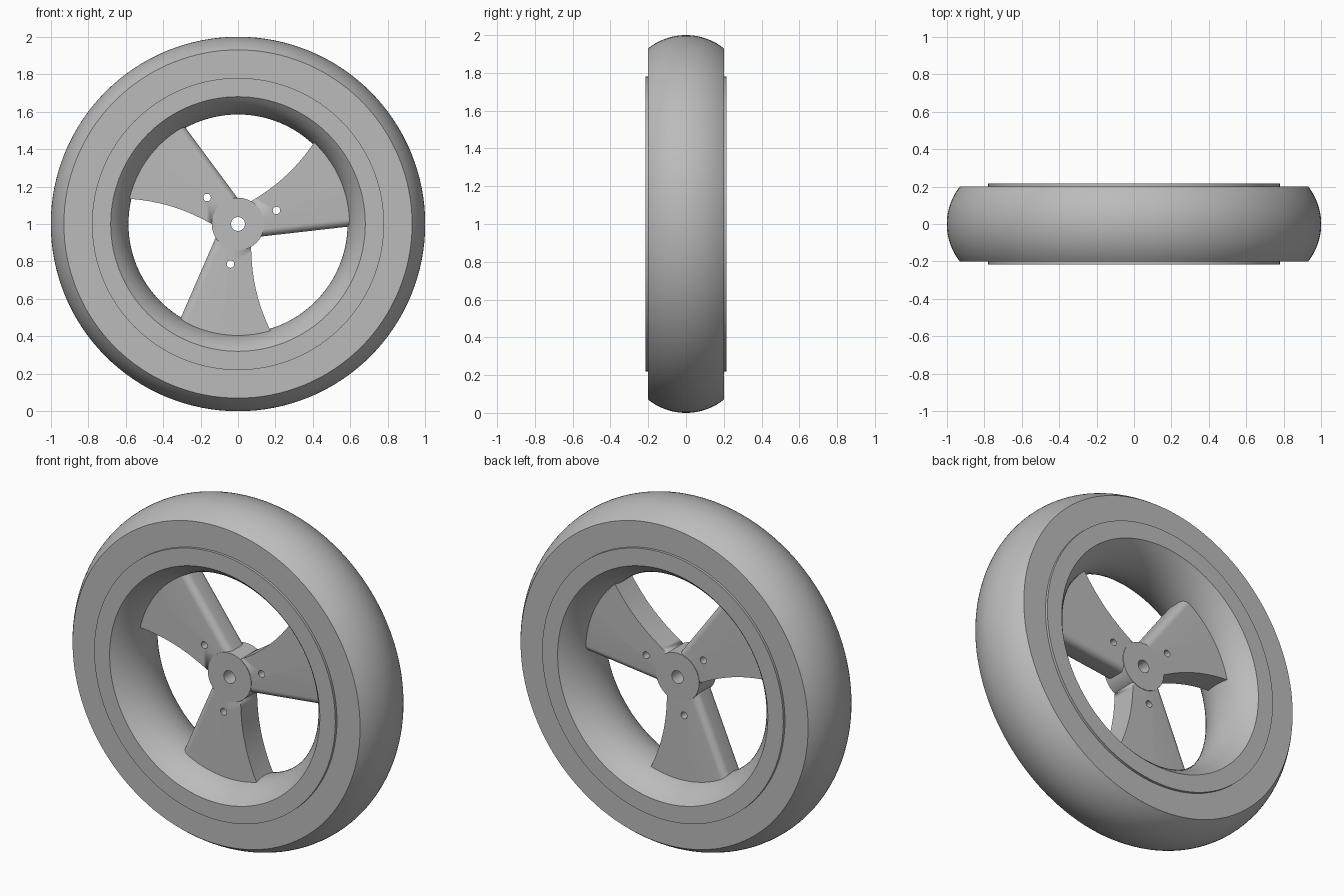
import bpy, bmesh, math
from mathutils import Matrix, Vector
from mathutils.geometry import interpolate_bezier

if "Cube" in bpy.data.objects:
    bpy.data.objects.remove(bpy.data.objects["Cube"], do_unlink=True)

CENTRE = Vector((0, 0, 1))
SEGMENTS = 128

grey = bpy.data.materials.new("plain grey")
grey.use_nodes = True
colour = (0.5, 0.5, 0.5, 1)
grey.diffuse_color = colour
grey.node_tree.nodes["Principled BSDF"].inputs["Base Color"].default_value = colour


def finish(bm, name):
    bmesh.ops.recalc_face_normals(bm, faces=bm.faces)
    mesh = bpy.data.meshes.new(name)
    bm.to_mesh(mesh)
    bm.free()
    mesh.materials.append(grey)
    obj = bpy.data.objects.new(name, mesh)
    obj.location = CENTRE
    bpy.context.collection.objects.link(obj)
    return obj


def activate(obj):
    bpy.ops.object.select_all(action="DESELECT")
    obj.select_set(True)
    bpy.context.view_layer.objects.active = obj


def smooth(obj):
    activate(obj)
    bpy.ops.object.shade_smooth_by_angle(angle=math.radians(30))


def lathe(name, profile):
    """Spin a closed (radius, y) profile around the axle."""
    bm = bmesh.new()
    rings = []
    for i in range(SEGMENTS):
        a = math.tau * i / SEGMENTS
        rings.append([bm.verts.new((r * math.cos(a), y, r * math.sin(a))) for r, y in profile])
    n = len(profile)
    for i, ring in enumerate(rings):
        nxt = rings[(i + 1) % SEGMENTS]
        for j in range(n):
            k = (j + 1) % n
            bm.faces.new((ring[j], ring[k], nxt[k], nxt[j]))
    obj = finish(bm, name)
    smooth(obj)
    return obj


def arc(r_edge, r_mid, half, steps=20):
    """Circular arc across the width, from -half to +half."""
    sag = r_mid - r_edge
    radius = (half ** 2 + sag ** 2) / (2 * abs(sag))
    sign = math.copysign(1, sag)
    span = math.asin(half / radius)
    pts = []
    for i in range(steps + 1):
        a = span * (2 * i / steps - 1)
        pts.append((r_mid - sign * radius * (1 - math.cos(a)), radius * math.sin(a)))
    return pts


# Tyre with crowned tread, rim with curved inner wall, bored hub
lathe("tyre", arc(0.93, 1.0, 0.2) + [(0.75, 0.2), (0.75, -0.2)])
lathe("rim", arc(0.68, 0.585, 0.215) + [(0.78, 0.215), (0.78, -0.215)])
lathe("hub", [(0.037, -0.079), (0.14, -0.079), (0.14, 0.079), (0.037, 0.079)])


def make_spoke(name, angle):
    half = 0.076
    # Curved trailing edge, outer end hidden in the rim, straight leading edge
    curve = interpolate_bezier(Vector((0.07, -0.10)), Vector((0.07, -0.28)),
                               Vector((0.10, -0.44)), Vector((0.205, -0.63)), 20)
    outline = [(p.x, p.y) for p in curve] + [(-0.07, -0.66), (-0.333, -0.564), (-0.105, -0.04)]
    bm = bmesh.new()
    front = [bm.verts.new((x, -half, z)) for x, z in outline]
    back = [bm.verts.new((x, half, z)) for x, z in outline]
    bm.faces.new(front)
    bm.faces.new(back[::-1])
    n = len(outline)
    for i in range(n):
        j = (i + 1) % n
        bm.faces.new((front[i], back[i], back[j], front[j]))
    # Round the two long sides only
    sides = list(range(len(curve) - 1)) + [n - 2]
    edges = [bm.edges.get((loop[i], loop[i + 1])) for loop in (front, back) for i in sides]
    bmesh.ops.bevel(bm, geom=edges, offset=0.04, offset_type="OFFSET",
                    segments=6, profile=0.5, affect="EDGES")
    spoke = finish(bm, name)

    # Small drilled hole
    cut = bmesh.new()
    place = Matrix.Translation((-0.04, 0, -0.214)) @ Matrix.Rotation(math.pi / 2, 4, "X")
    bmesh.ops.create_cone(cut, cap_ends=True, segments=32, radius1=0.02,
                          radius2=0.02, depth=0.5, matrix=place)
    cutter = finish(cut, "hole_cutter")
    cutter.hide_render = True
    activate(spoke)
    mod = spoke.modifiers.new("hole", "BOOLEAN")
    mod.operation = "DIFFERENCE"
    mod.solver = "EXACT"
    mod.object = cutter
    bpy.ops.object.modifier_apply(modifier=mod.name)
    bpy.data.objects.remove(cutter, do_unlink=True)

    spoke.data.transform(Matrix.Rotation(angle, 4, "Y"))
    smooth(spoke)


# Three identical spokes
for i, label in enumerate(("lower", "right", "left")):
    make_spoke(label + "_spoke", math.tau * i / 3)
